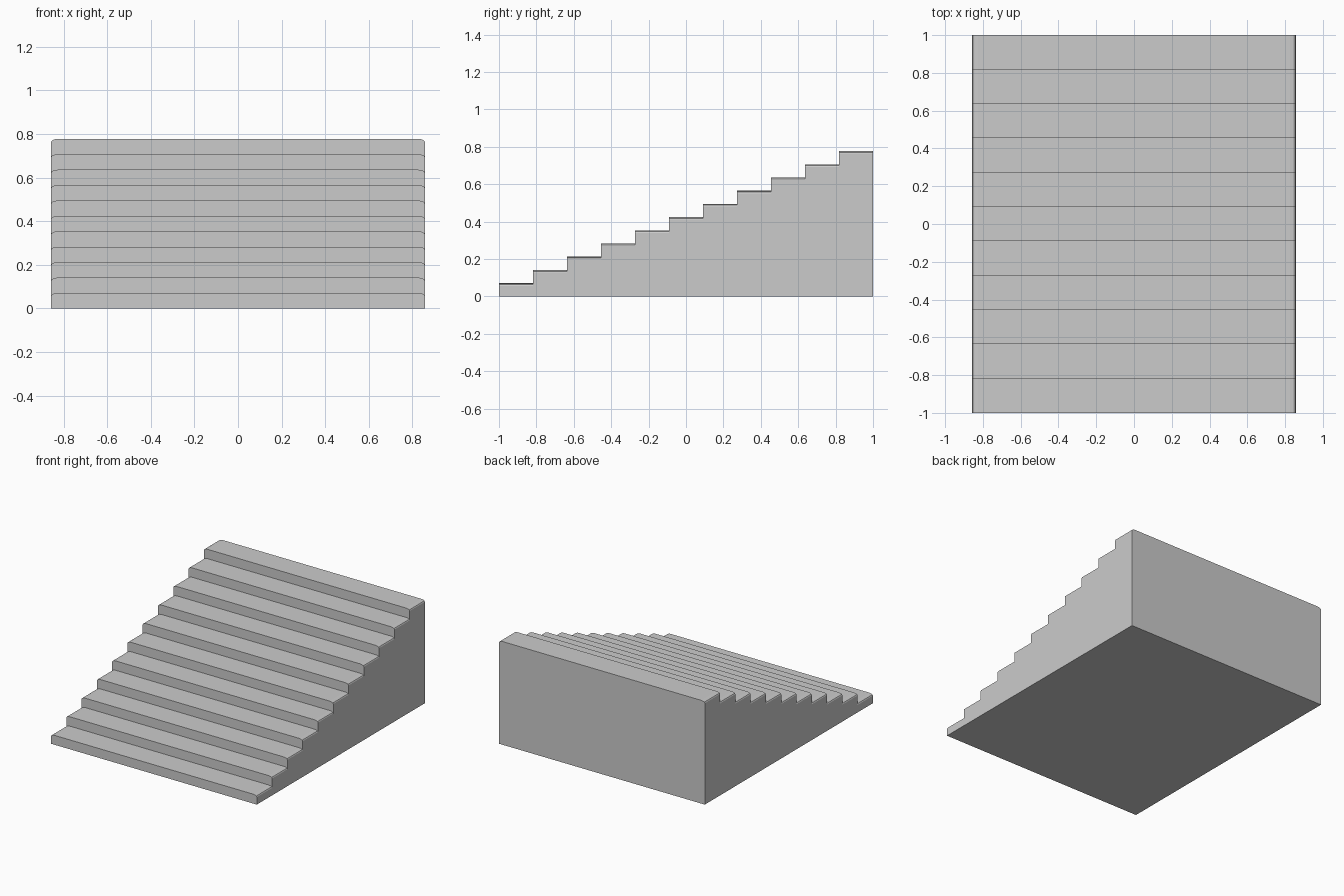
import bpy, bmesh, math

if "Cube" in bpy.data.objects:
    bpy.data.objects.remove(bpy.data.objects["Cube"])

STEPS = 11
HALF_W = 0.857
RISE = 0.777 / STEPS
RUN = 2.0 / STEPS
EDGE_X, EDGE_Z, SEG = 0.03, 0.014, 3   # softened tread ends

# Tread cross-section, left to right, relative to the tread height
left = []
for i in range(SEG + 1):
    a = math.pi / 2 * i / SEG
    left.append((-HALF_W + EDGE_X * (1 - math.cos(a)), EDGE_Z * (math.sin(a) - 1)))
profile = left + [(-x, z) for x, z in reversed(left)]

bm = bmesh.new()

# Front and back row of every tread
rows = []
for s in range(STEPS):
    for y in (-1 + s * RUN, -1 + (s + 1) * RUN):
        rows.append([bm.verts.new((x, y, (s + 1) * RISE + z)) for x, z in profile])

# Treads and risers
for a, b in zip(rows, rows[1:]):
    for i in range(len(profile) - 1):
        bm.faces.new((a[i], a[i + 1], b[i + 1], b[i]))

# Base corners, front, back, underside and stepped sides
fl, fr, br, bl = [bm.verts.new((x, y, 0)) for x, y in
                  ((-HALF_W, -1), (HALF_W, -1), (HALF_W, 1), (-HALF_W, 1))]
bm.faces.new([fl, fr] + rows[0][::-1])
bm.faces.new([br, bl] + rows[-1])
bm.faces.new([fl, bl, br, fr])
bm.faces.new([fr, br] + [r[-1] for r in reversed(rows)])
bm.faces.new([bl, fl] + [r[0] for r in rows])
bmesh.ops.recalc_face_normals(bm, faces=bm.faces)

mesh = bpy.data.meshes.new("staircase")
bm.to_mesh(mesh)
bm.free()
stairs = bpy.data.objects.new("staircase", mesh)
bpy.context.collection.objects.link(stairs)
